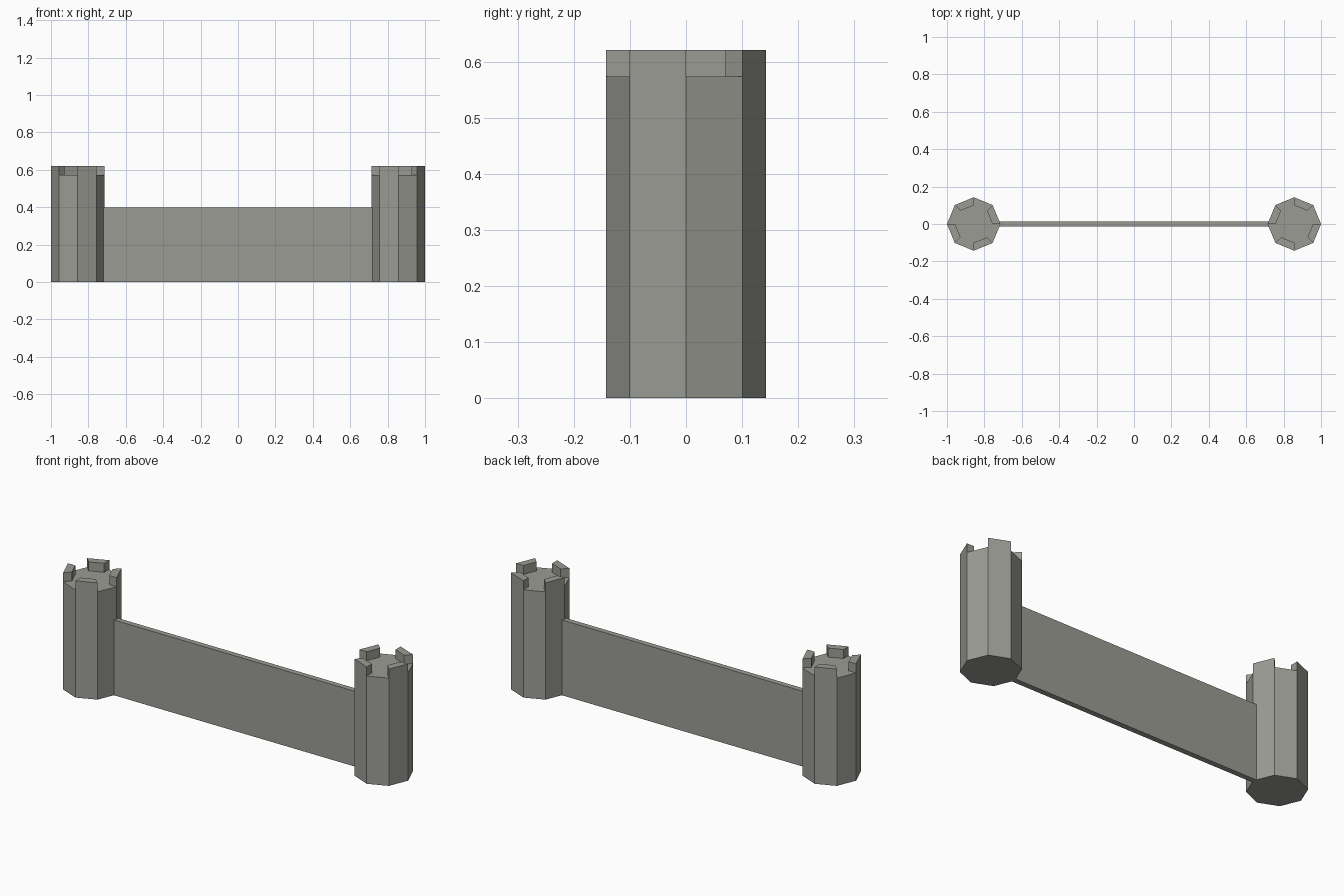
import bpy, bmesh, math
from mathutils import Vector

if "Cube" in bpy.data.objects:
    bpy.data.objects.remove(bpy.data.objects["Cube"])

R, R_IN = 0.143, 0.1          # tower and parapet inner radius
FLOOR, TOP = 0.573, 0.621     # tower deck and merlon top
CX = 0.857                    # tower centre

stone = bpy.data.materials.new("grey stone")
stone.diffuse_color = (0.33, 0.33, 0.30, 1)
stone.use_nodes = True
stone.node_tree.nodes["Principled BSDF"].inputs["Base Color"].default_value = stone.diffuse_color


def finish(bm, name):
    bmesh.ops.recalc_face_normals(bm, faces=bm.faces)
    me = bpy.data.meshes.new(name)
    bm.to_mesh(me)
    bm.free()
    me.materials.append(stone)
    ob = bpy.data.objects.new(name, me)
    bpy.context.collection.objects.link(ob)


def tower(name, side):
    # octagon whose alternate deck-edge sections rise as merlons; side mirrors in x
    bm = bmesh.new()

    def ring(r, z):
        return [bm.verts.new((side * (-CX + r * math.cos(i * math.pi / 4)),
                              r * math.sin(i * math.pi / 4), z)) for i in range(8)]

    low, outer, inner = ring(R, 0), ring(R, FLOOR), ring(R_IN, FLOOR)
    bm.faces.new(low)
    bm.faces.new(inner)
    raised = []
    for i in range(8):
        j = (i + 1) % 8
        bm.faces.new((low[i], low[j], outer[j], outer[i]))
        f = bm.faces.new((outer[i], outer[j], inner[j], inner[i]))
        if i % 2 == 0:
            raised.append(f)
    bmesh.ops.recalc_face_normals(bm, faces=bm.faces)
    # merlons
    for f in bmesh.ops.extrude_discrete_faces(bm, faces=raised)["faces"]:
        for v in f.verts:
            v.co.z = TOP
    # merge each merlon's outer face with the tower side below it
    bm.normal_update()
    bmesh.ops.dissolve_limit(bm, angle_limit=0.01, verts=bm.verts, edges=bm.edges)
    finish(bm, name)


tower("left_tower", 1)
tower("right_tower", -1)

# curtain wall, its ends just inside the towers
bm = bmesh.new()
bmesh.ops.create_cube(bm, size=1)
bmesh.ops.scale(bm, vec=(1.442, 0.029, 0.4), verts=bm.verts)
bmesh.ops.translate(bm, vec=Vector((0, 0, 0.2)), verts=bm.verts)
finish(bm, "curtain_wall")
